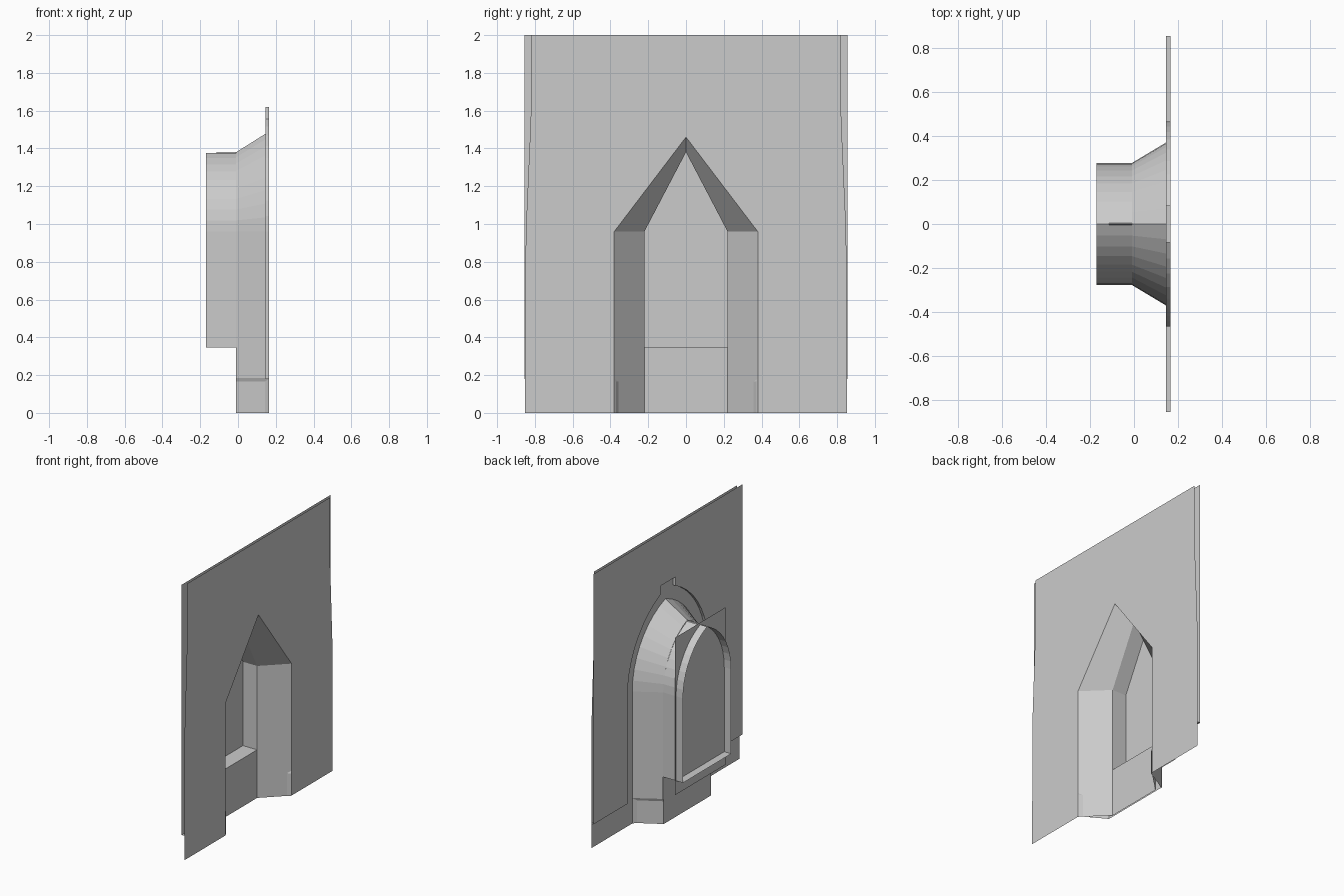
import bpy, bmesh, math

cube = bpy.data.objects.get("Cube")
if cube:
    bpy.data.objects.remove(cube, do_unlink=True)

grey = bpy.data.materials.new("plain grey")
grey.use_nodes = True
colour = (0.6, 0.6, 0.6, 1)
grey.diffuse_color = colour
grey.node_tree.nodes["Principled BSDF"].inputs["Base Color"].default_value = colour

SPRING = 0.96                      # height where every arch starts to curve
FRONT, BACK = 0.165, 0.145         # the two wall skins
NECK, REAR, PANE = -0.01, -0.17, -0.114


def finish(name, bm):
    mesh = bpy.data.meshes.new(name)
    bm.to_mesh(mesh)
    bm.free()
    mesh.materials.append(grey)
    obj = bpy.data.objects.new(name, mesh)
    bpy.context.collection.objects.link(obj)
    return obj


def sheet(name, x, outline):
    """Flat face at depth x from a (y, z) outline."""
    bm = bmesh.new()
    bm.faces.new([bm.verts.new((x, y, z)) for y, z in outline])
    return finish(name, bm)


def loft(name, sections, closed=False):
    """Open shell through matching (x, profile) sections."""
    bm = bmesh.new()
    rows = [[bm.verts.new((x, y, z)) for y, z in prof] for x, prof in sections]
    for a, b in zip(rows, rows[1:]):
        n = len(a)
        for i in range(n if closed else n - 1):
            j = (i + 1) % n
            bm.faces.new((a[i], a[j], b[j], b[i]))
    bmesh.ops.recalc_face_normals(bm, faces=bm.faces)
    return finish(name, bm)


def mirrored(half):
    """Add the -y half to a +y profile; a last point on the axis is shared."""
    rest = half[:-1] if half[-1][0] == 0 else half
    return half + [(-y, z) for y, z in reversed(rest)]


def arch(width, rise, foot, stop=0.0, steps=9):
    """Half of a pointed arch, from the foot up to y = stop."""
    c = (rise ** 2 - width ** 2) / (2 * width)
    r = width + c
    end = math.acos((c + stop) / r)
    pts = [(width, foot)]
    for i in range(steps + 1):
        a = end * i / steps
        pts.append((r * math.cos(a) - c, SPRING + r * math.sin(a)))
    pts[-1] = (stop, pts[-1][1])
    return pts


def pointed(width, apex, foot):
    return mirrored([(width, foot), (width, SPRING), (0, apex)])


def box_outline(y, low, high):
    return [(-y, low), (y, low), (y, high), (-y, high)]


# Front wall skin with its straight-sided doorway
side = [(0.82, 2), (0.822, 1.55), (0.848, 0.96), (0.853, 0)]
door = pointed(0.38, 1.46, 0)
sheet("front_wall", FRONT, [(-y, z) for y, z in side] + door[::-1] + side[::-1])

# Rear wall skin, with a larger curved opening notched at the top
opening = mirrored(arch(0.465, 0.63, 0.18, stop=0.085) + [(0.085, 1.62)])
sheet("rear_wall", BACK, [(0.855, 0.18), (0.855, 2), (-0.855, 2), (-0.855, 0.18)]
      + opening[::-1])
loft("rear_opening_rim", [(BACK, opening), (FRONT, opening)])

# Ledge joining the two skins above the base
for label, s in (("left", 1), ("right", -1)):
    ledge = [(s * 0.465, 0.18), (s * 0.855, 0.18)]
    loft("ledge_" + label, [(BACK, ledge), (FRONT, ledge)])

# Straight-sided niche lining seen from the doorway
inner = pointed(0.22, 1.38, 0)
loft("niche_splay", [(FRONT, door), (0, inner)])
window = pointed(0.22, 1.38, 0.35)
loft("window_reveal_and_sill", [(0, window), (PANE, window)], closed=True)
sheet("inner_riser", 0, box_outline(0.22, 0, 0.35))

# Curved outer hood behind the wall
wide = mirrored(arch(0.382, 0.53, 0.185))
narrow = mirrored(arch(0.277, 0.42, 0.185))
loft("outer_hood", [(FRONT, wide), (NECK, narrow)])

# Window tunnel projecting from the hood
tunnel = mirrored(arch(0.277, 0.415, 0.345))
loft("window_tunnel", [(NECK, tunnel), (REAR, tunnel)], closed=True)
sheet("window_pane", PANE, box_outline(0.29, 0.245, 1.39))
sheet("outer_riser", NECK, box_outline(0.275, 0, 0.345))

# Hood base, set in slightly under a chamfer
for label, s in (("left", 1), ("right", -1)):
    foot_out = [(s * 0.382, 0.185), (s * 0.371, 0.165), (s * 0.371, 0)]
    foot_in = [(s * 0.277, 0.185), (s * 0.27, 0.165), (s * 0.27, 0)]
    loft("hood_base_" + label, [(FRONT, foot_out), (NECK, foot_in)])
